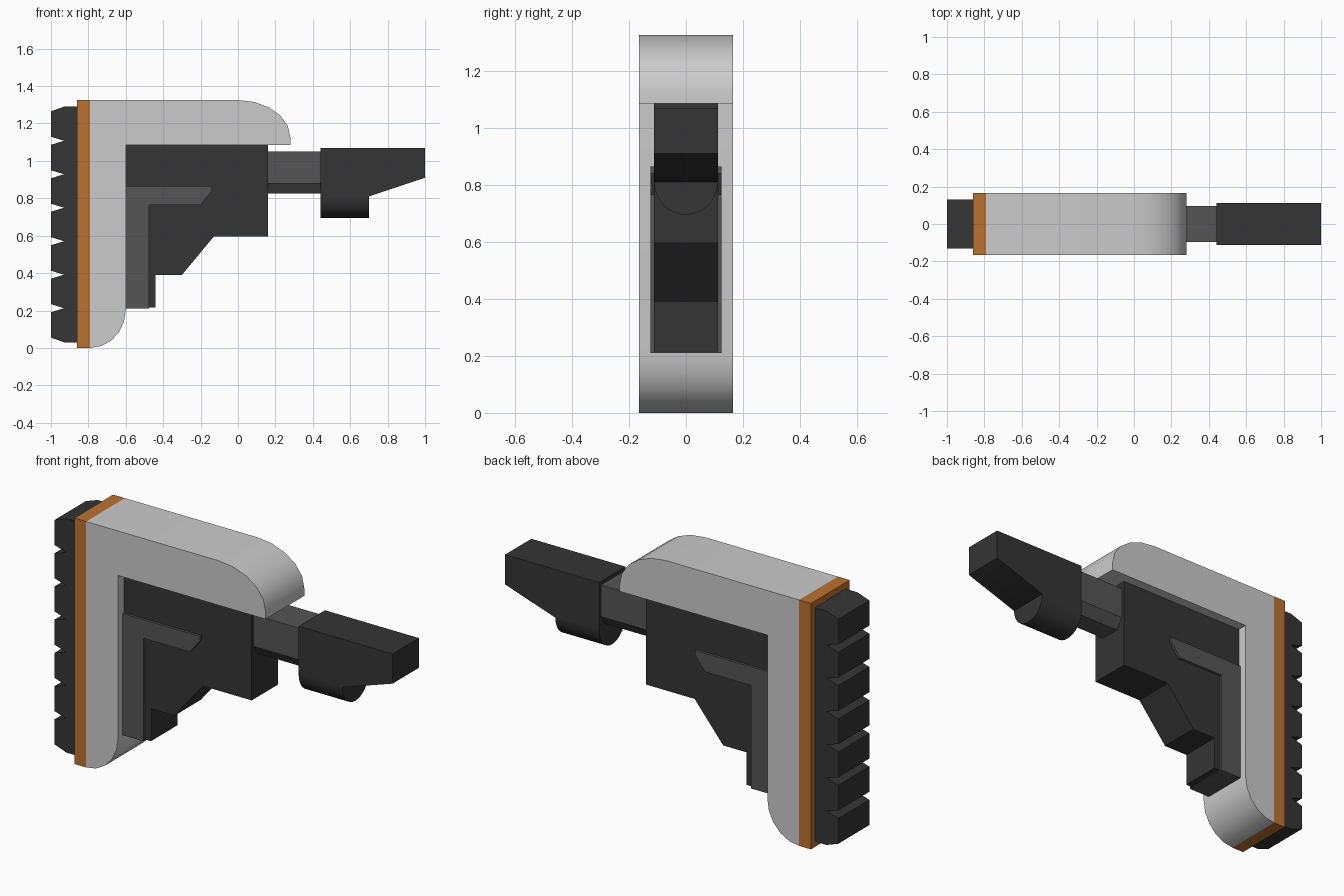
import bpy, bmesh, math

if "Cube" in bpy.data.objects:
    bpy.data.objects.remove(bpy.data.objects["Cube"])


def material(name, rgb):
    m = bpy.data.materials.new(name)
    m.diffuse_color = (*rgb, 1)
    m.use_nodes = True
    m.node_tree.nodes["Principled BSDF"].inputs["Base Color"].default_value = m.diffuse_color
    return m


DARK = material("dark_polymer", (0.035, 0.035, 0.035))
MID = material("mid_polymer", (0.09, 0.09, 0.09))
ORANGE = material("orange_plate", (0.50, 0.17, 0.03))


def extrude(name, pts, lo, hi, axis="y", mat=None):
    """Extrude a closed profile: (x, z) along y, or (y, z) along x."""
    bm = bmesh.new()
    if axis == "y":
        verts = [bm.verts.new((a, lo, b)) for a, b in pts]
        move = (0, hi - lo, 0)
    else:
        verts = [bm.verts.new((lo, a, b)) for a, b in pts]
        move = (hi - lo, 0, 0)
    face = bm.faces.new(verts)
    res = bmesh.ops.extrude_face_region(bm, geom=[face], use_keep_orig=True)
    bmesh.ops.translate(bm, vec=move, verts=[v for v in res["geom"] if isinstance(v, bmesh.types.BMVert)])
    bmesh.ops.recalc_face_normals(bm, faces=bm.faces)
    mesh = bpy.data.meshes.new(name)
    bm.to_mesh(mesh)
    bm.free()
    obj = bpy.data.objects.new(name, mesh)
    bpy.context.collection.objects.link(obj)
    if mat:
        mesh.materials.append(mat)
    bpy.ops.object.select_all(action="DESELECT")
    obj.select_set(True)
    bpy.context.view_layer.objects.active = obj
    bpy.ops.object.shade_smooth_by_angle(angle=math.radians(28))
    return obj


def arc(cx, cz, rx, rz, start, end, n):
    out = []
    for i in range(n + 1):
        t = math.radians(start + (end - start) * i / n)
        out.append((cx + rx * math.cos(t), cz + rz * math.sin(t)))
    return out


def rect(x0, x1, z0, z1):
    return [(x0, z0), (x1, z0), (x1, z1), (x0, z1)]


# L-shaped outer shell with rounded nose and toe
shell = [(-0.79, 1.325)] + arc(0.0, 1.125, 0.28, 0.20, 90, 0, 5)
shell += [(0.28, 1.085), (-0.60, 1.085)]
shell += arc(-0.79, 0.205, 0.19, 0.205, 0, -90, 5)
extrude("outer_shell", shell, -0.165, 0.165)

# Backing plate
extrude("backing_plate", rect(-0.86, -0.79, 0.0, 1.325), -0.165, 0.165, mat=ORANGE)

# Ribbed shoulder pad: seven teeth separated by V grooves
pad = [(-0.86, 1.29), (-0.86, 0.03), (-0.93, 0.03)]
for i in range(7):
    z = 0.055 + i * 0.179
    pad += [(-1.0, z), (-1.0, z + 0.136)]
    if i < 6:
        pad.append((-0.93, z + 0.1575))
pad.append((-0.93, 1.29))
extrude("shoulder_pad", pad, -0.132, 0.132, mat=DARK)

# Stepped inner frame
extrude("inner_frame", [(-0.60, 1.085), (0.16, 1.085), (0.16, 0.595), (-0.13, 0.595),
                        (-0.30, 0.39), (-0.44, 0.39), (-0.44, 0.215), (-0.60, 0.215)],
        -0.112, 0.112, mat=DARK)

# Raised L-shaped trim
extrude("frame_trim", [(-0.60, 0.865), (-0.14, 0.865), (-0.14, 0.84), (-0.20, 0.765),
                       (-0.475, 0.765), (-0.475, 0.21), (-0.60, 0.21)],
        -0.125, 0.125, mat=MID)

# Connecting bar with chamfered underside
extrude("connecting_bar", [(-0.095, 1.05), (-0.095, 0.88), (-0.055, 0.825),
                           (0.055, 0.825), (0.095, 0.88), (0.095, 1.05)],
        0.16, 0.44, axis="x", mat=MID)

# Front block with sloped tip and half-round boss below
extrude("front_block", [(0.44, 1.07), (1.0, 1.07), (1.0, 0.91), (0.70, 0.81), (0.44, 0.81)],
        -0.112, 0.112, mat=DARK)
extrude("round_boss", arc(0, 0.81, 0.112, 0.115, 180, 360, 16),
        0.44, 0.70, axis="x", mat=DARK)
